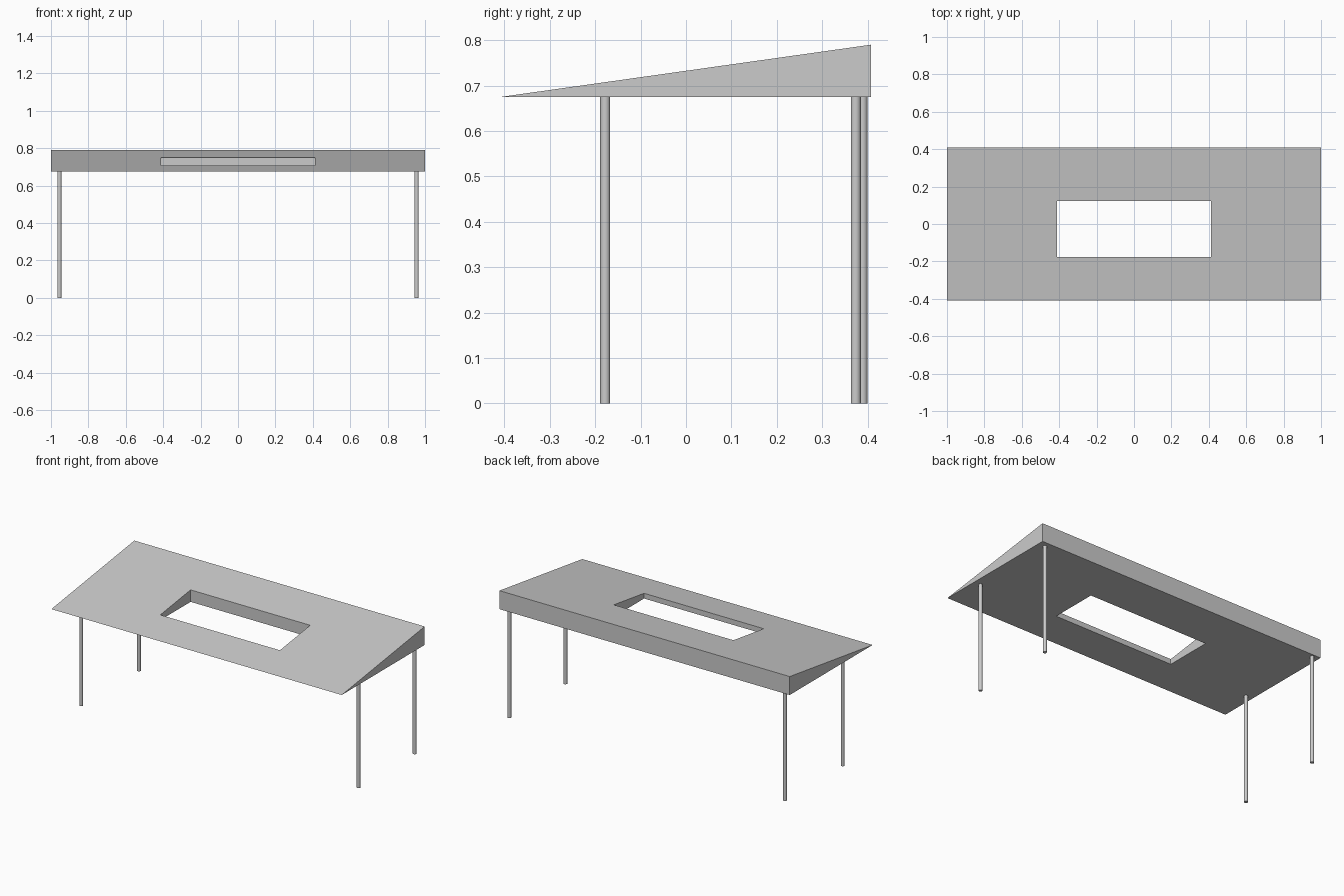
import bpy
import bmesh
import math

cube = bpy.data.objects.get("Cube")
if cube:
    bpy.data.objects.remove(cube, do_unlink=True)

HALF_X, HALF_Y = 1.0, 0.408
BASE_Z, TOP_Z = 0.675, 0.79
LEG_R = 0.011

grey = bpy.data.materials.new("plain grey")
grey.use_nodes = True
colour = (0.6, 0.6, 0.6, 1.0)
grey.diffuse_color = colour
grey.node_tree.nodes["Principled BSDF"].inputs["Base Color"].default_value = colour


def slope(y):
    """Height of the sloping top at a given depth."""
    return BASE_Z + (TOP_Z - BASE_Z) * (y + HALF_Y) / (2 * HALF_Y)


def ring(x, y0, y1):
    """Corners of a rectangle, counter-clockwise from the front."""
    return [(-x, y0), (x, y0), (x, y1), (-x, y1)]


# Wedge-shaped top with a rectangular opening
bm = bmesh.new()
outlines = [ring(HALF_X, -HALF_Y, HALF_Y), ring(0.412, -0.176, 0.122)]
lower = [[bm.verts.new((x, y, BASE_Z)) for x, y in o] for o in outlines]
upper = [[bm.verts.new((x, y, slope(y))) for x, y in o] for o in outlines]
for i in range(4):
    j = (i + 1) % 4
    bm.faces.new((upper[0][i], upper[0][j], upper[1][j], upper[1][i]))
    bm.faces.new((lower[0][j], lower[0][i], lower[1][i], lower[1][j]))
    bm.faces.new((lower[0][i], lower[0][j], upper[0][j], upper[0][i]))
    bm.faces.new((lower[1][j], lower[1][i], upper[1][i], upper[1][j]))
# The front edge tapers to nothing, so its corners are merged
bmesh.ops.remove_doubles(bm, verts=bm.verts[:], dist=0.0001)
# Join the coplanar strips into clean surfaces
bmesh.ops.recalc_face_normals(bm, faces=bm.faces[:])
mesh = bpy.data.meshes.new("wedge_top")
bm.to_mesh(mesh)
bm.free()
mesh.materials.append(grey)
top = bpy.data.objects.new("wedge_top", mesh)
bpy.context.collection.objects.link(top)


# Slim round legs
def leg(name, x, y):
    bpy.ops.mesh.primitive_cylinder_add(
        vertices=24, radius=LEG_R, depth=BASE_Z, location=(x, y, BASE_Z / 2))
    obj = bpy.context.object
    obj.name = name
    obj.data.materials.append(grey)
    bpy.ops.object.shade_smooth_by_angle(angle=math.radians(30))


for side, sign, back_y in (("left", 1, 0.374), ("right", -1, 0.389)):
    leg("front_leg_" + side, sign * 0.955, -0.178)
    leg("back_leg_" + side, sign * 0.955, back_y)
